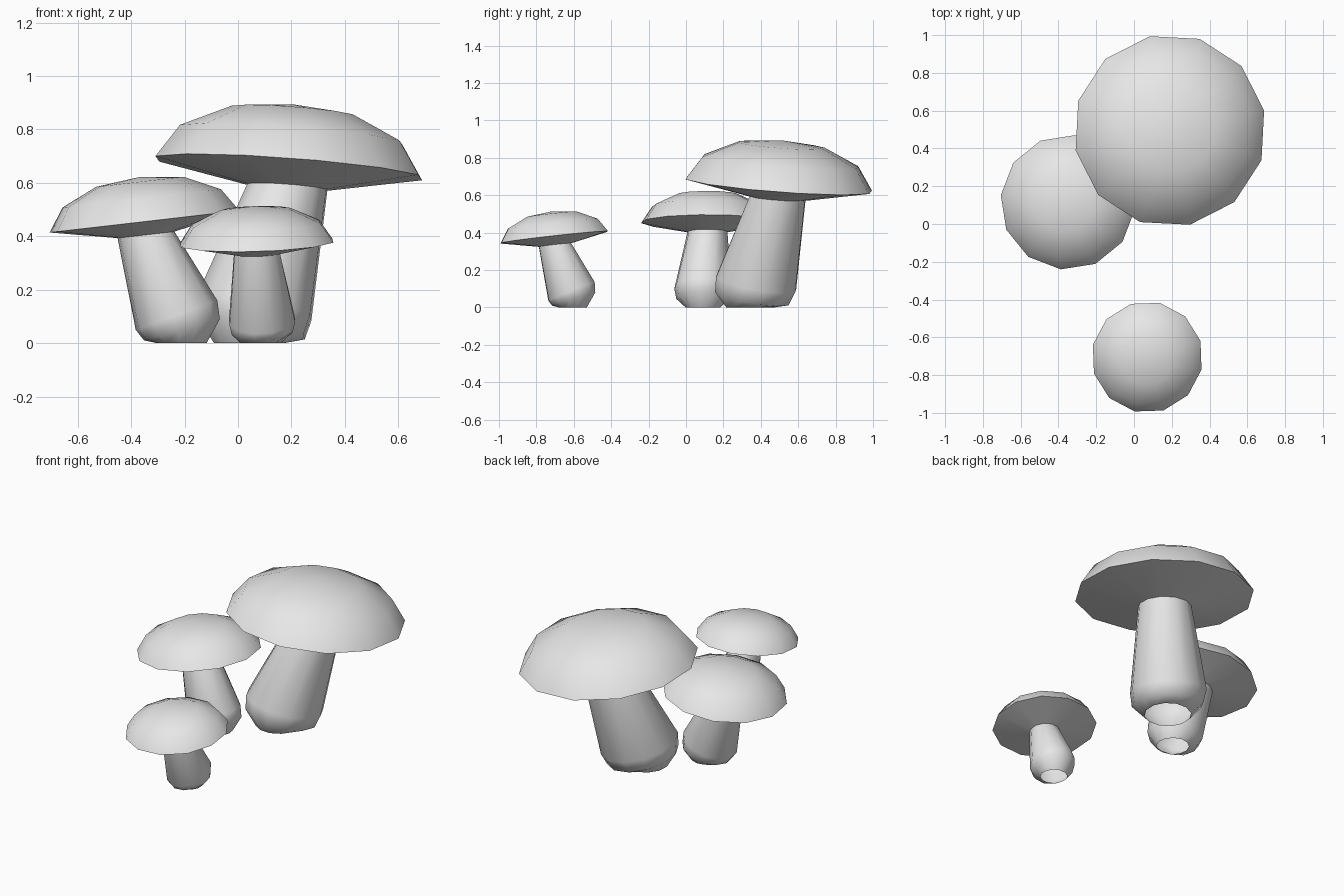
import bpy
import bmesh
from math import cos, sin, radians
from mathutils import Vector

SIDES = 12

cube = bpy.data.objects.get("Cube")
if cube:
    bpy.data.objects.remove(cube, do_unlink=True)

grey = bpy.data.materials.new("light grey")
grey.use_nodes = True
grey.diffuse_color = (0.8, 0.8, 0.8, 1)
grey.node_tree.nodes["Principled BSDF"].inputs["Base Color"].default_value = (0.8, 0.8, 0.8, 1)


def add_ring(bm, centre, radius, slope, phase):
    """Ring of vertices on a plane tilted by its x and y slopes."""
    ring = []
    for i in range(SIDES):
        a = radians(phase + i * 360 / SIDES)
        x, y = radius * cos(a), radius * sin(a)
        z = centre.z + slope[0] * x + slope[1] * y
        ring.append(bm.verts.new((centre.x + x, centre.y + y, max(z, 0))))
    return ring


def bridge(bm, low, high):
    for i in range(SIDES):
        j = (i + 1) % SIDES
        bm.faces.new((low[i], low[j], high[j], high[i]))


def finish(bm, name):
    mesh = bpy.data.meshes.new(name)
    bm.to_mesh(mesh)
    bm.free()
    obj = bpy.data.objects.new(name, mesh)
    bpy.context.collection.objects.link(obj)
    mesh.materials.append(grey)
    bpy.ops.object.select_all(action="DESELECT")
    obj.select_set(True)
    bpy.context.view_layer.objects.active = obj
    bpy.ops.object.shade_smooth_by_angle(angle=radians(60))


# Cap rings from the gills up: radius and height as shares of the cap radius
CAP_PROFILE = [(0.3, -0.14), (1, 0), (0.835, 0.245), (0.46, 0.42)]
CAP_TOP = 0.47


def mushroom(name, rim, radius, tilt, phase, bulge, lean, foot, foot_lean, base):
    rim, bulge, foot, base = map(Vector, (rim, bulge, foot, base))
    axis = Vector((-tilt[0], -tilt[1], 1)).normalized()

    # Cap: conical underside and domed top
    bm = bmesh.new()
    rings = [add_ring(bm, rim + axis * h * radius, r * radius, tilt, phase)
             for r, h in CAP_PROFILE]
    for low, high in zip(rings, rings[1:]):
        bridge(bm, low, high)
    apex = bm.verts.new(rim + axis * CAP_TOP * radius)
    for i in range(SIDES):
        bm.faces.new((rings[-1][i], rings[-1][(i + 1) % SIDES], apex))
    finish(bm, name + "_cap")

    # Stem: open at the foot, swollen low down, leaning up to the cap
    neck = rim + axis * CAP_PROFILE[0][1] * radius
    bm = bmesh.new()
    rings = [add_ring(bm, base, 0.26 * radius, (0, 0), phase),
             add_ring(bm, foot, 0.4 * radius, foot_lean, phase),
             add_ring(bm, bulge, 0.43 * radius, lean, phase),
             add_ring(bm, neck, 0.3 * radius, tilt, phase)]
    for low, high in zip(rings, rings[1:]):
        bridge(bm, low, high)
    finish(bm, name + "_stem")


mushroom("large_mushroom", (0.19, 0.495, 0.655), 0.51, (-0.075, -0.075), 12,
         (0.06, 0.375, 0.13), (-0.18, -0.18),
         (0.05, 0.355, 0.055), (-0.17, -0.17), (0.04, 0.345, 0))
mushroom("medium_mushroom", (-0.35, 0.115, 0.455), 0.357, (0.115, 0), 24,
         (-0.23, 0.09, 0.105), (0.36, 0),
         (-0.21, 0.09, 0.05), (0.28, 0), (-0.21, 0.09, 0))
mushroom("small_mushroom", (0.07, -0.705, 0.375), 0.295, (0.03, 0.11), 17,
         (0.09, -0.612, 0.085), (0.05, 0.4),
         (0.09, -0.6, 0.045), (0.04, 0.3), (0.085, -0.605, 0))
